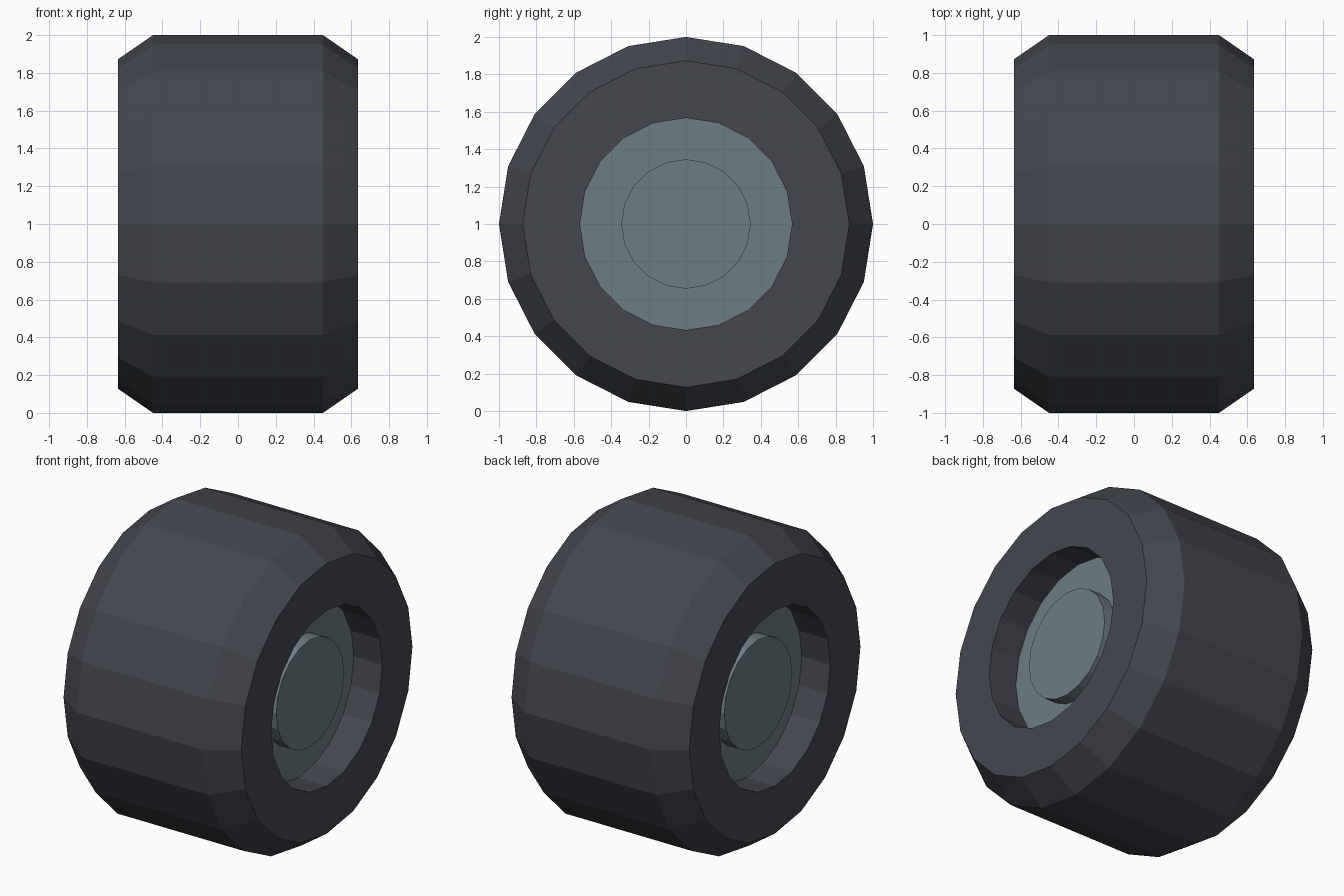
import bpy, bmesh, math

if "Cube" in bpy.data.objects:
    bpy.data.objects.remove(bpy.data.objects["Cube"])

SIDES = 20
AXLE_Z = 1.0


def material(name, rgb):
    m = bpy.data.materials.new(name)
    m.diffuse_color = (*rgb, 1)
    m.use_nodes = True
    m.node_tree.nodes["Principled BSDF"].inputs["Base Color"].default_value = m.diffuse_color
    return m


rubber = material("dark rubber", (0.058, 0.063, 0.078))
metal = material("grey metal", (0.150, 0.205, 0.228))


def lathe(name, profile, mat, outward):
    """Spin (x, radius) points around the x axle; radius 0 closes to a cap."""
    bm = bmesh.new()
    rings = []
    for x, r in profile:
        rings.append([bm.verts.new((x, r * math.sin(a), AXLE_Z + r * math.cos(a)))
                      for a in (2 * math.pi * i / SIDES for i in range(SIDES))])
    for a, b in zip(rings, rings[1:]):
        for i in range(SIDES):
            j = (i + 1) % SIDES
            bm.faces.new((a[i], b[i], b[j], a[j]))
    if outward:                      # cap the last ring
        bm.faces.new(rings[0])
        bm.faces.new(rings[-1])
    bmesh.ops.recalc_face_normals(bm, faces=bm.faces)
    me = bpy.data.meshes.new(name)
    bm.to_mesh(me)
    bm.free()
    me.materials.append(mat)
    ob = bpy.data.objects.new(name, me)
    bpy.context.collection.objects.link(ob)
    return ob


# Tyre: tread, bevelled shoulders, flat sidewalls and rim wells (closed ring)
half = [(0.43, 0.567), (0.634, 0.567), (0.634, 0.873), (0.45, 1.0)]
loop = half + [(-x, r) for x, r in reversed(half)]
tyre = lathe("tyre", loop + [loop[0]], rubber, False)
bm = bmesh.new()
bm.from_mesh(tyre.data)
bmesh.ops.remove_doubles(bm, verts=bm.verts, dist=1e-4)
bmesh.ops.recalc_face_normals(bm, faces=bm.faces)
bm.to_mesh(tyre.data)
bm.free()

# Wheel: recessed discs on both sides with raised round hubs
side = [(0.43, 0.567), (0.43, 0.346), (0.515, 0.346)]
lathe("wheel_hub", [(-x, r) for x, r in reversed(side)] + side, metal, True)
